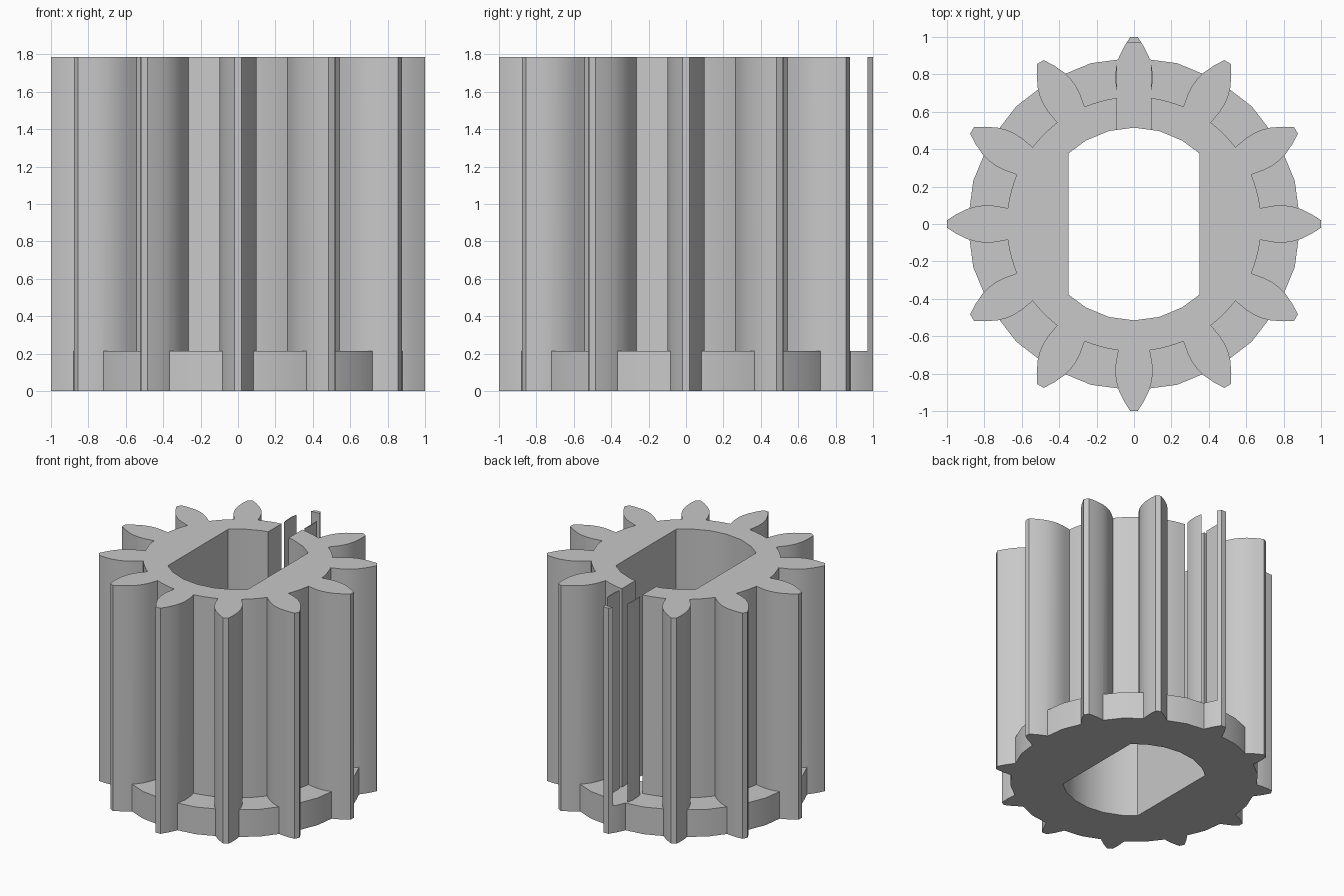
import bpy
import bmesh
from math import cos, sin, pi, radians, sqrt

TEETH = 12
HEIGHT = 1.785
FLANGE_TOP = 0.215
ROOT_R = 0.68
FLANGE_R = 0.89
BORE_R = 0.515
BORE_X = 0.35
SLOT_X = 0.09

cube = bpy.data.objects.get("Cube")
if cube:
    bpy.data.objects.remove(cube, do_unlink=True)

grey = bpy.data.materials.new("plain grey")
grey.use_nodes = True
colour = (0.58, 0.58, 0.58, 1)
grey.diffuse_color = colour
grey.node_tree.nodes["Principled BSDF"].inputs["Base Color"].default_value = colour


def prism(name, outline, z0, z1):
    """Extrude a counter-clockwise outline from z0 to z1."""
    bm = bmesh.new()
    face = bm.faces.new([bm.verts.new((x, y, z0)) for x, y in outline])
    top = bmesh.ops.extrude_face_region(bm, geom=[face])["geom"]
    verts = [v for v in top if isinstance(v, bmesh.types.BMVert)]
    bmesh.ops.translate(bm, verts=verts, vec=(0, 0, z1 - z0))
    bmesh.ops.recalc_face_normals(bm, faces=bm.faces)
    mesh = bpy.data.meshes.new(name)
    bm.to_mesh(mesh)
    bm.free()
    mesh.materials.append(grey)
    obj = bpy.data.objects.new(name, mesh)
    bpy.context.collection.objects.link(obj)
    return obj


def turn(p, a):
    return (p[0] * cos(a) - p[1] * sin(a), p[0] * sin(a) + p[1] * cos(a))


def combine(target, other, operation):
    """Apply a boolean to the target and discard the helper."""
    other.hide_render = True
    mod = target.modifiers.new(operation.title(), "BOOLEAN")
    mod.operation = operation
    mod.solver = "EXACT"
    mod.object = other
    bpy.context.view_layer.objects.active = target
    bpy.ops.object.modifier_apply(modifier=mod.name)
    bpy.data.objects.remove(other, do_unlink=True)


# One tooth flank from root to tip, mirrored, then an arc along the valley
flank = [(0.675, 0.085), (0.715, 0.092), (0.75, 0.098), (0.80, 0.1),
         (0.845, 0.094), (0.89, 0.081), (0.95, 0.052), (1.0, 0.02)]
tooth = [(x, -y) for x, y in flank] + flank[::-1]
tooth += [turn((ROOT_R, 0), radians(a)) for a in (11, 15, 19)]
gear_outline = [turn(p, 2 * pi * i / TEETH) for i in range(TEETH) for p in tooth]
gear = prism("pinion_gear", gear_outline, 0, HEIGHT)

# Flange joining the teeth at the bottom
ring = [turn((FLANGE_R, 0), 2 * pi * i / 24) for i in range(24)]
combine(gear, prism("flange", ring, 0, FLANGE_TOP), "UNION")

# Shaft bore: a round hole with two flat sides
corner = sqrt(BORE_R ** 2 - BORE_X ** 2)
arc = [turn((BORE_R, 0), radians(a)) for a in (60, 75, 90, 105, 120)]
half = [(BORE_X, corner)] + arc + [(-BORE_X, corner)]
bore = half + [(-x, -y) for x, y in half]
combine(gear, prism("bore_cutter", bore, -0.5, HEIGHT + 0.5), "DIFFERENCE")

# Slot through the rear tooth, leaving its tip and thin flank slivers
slot = [(-SLOT_X, 0.3), (SLOT_X, 0.3), (SLOT_X, 0.97), (-SLOT_X, 0.97)]
combine(gear, prism("slot_cutter", slot, FLANGE_TOP, HEIGHT + 0.5), "DIFFERENCE")

# Smooth the curved walls, keep the corners crisp
bpy.ops.object.select_all(action="DESELECT")
gear.select_set(True)
bpy.context.view_layer.objects.active = gear
bpy.ops.object.shade_smooth_by_angle(angle=radians(30))
